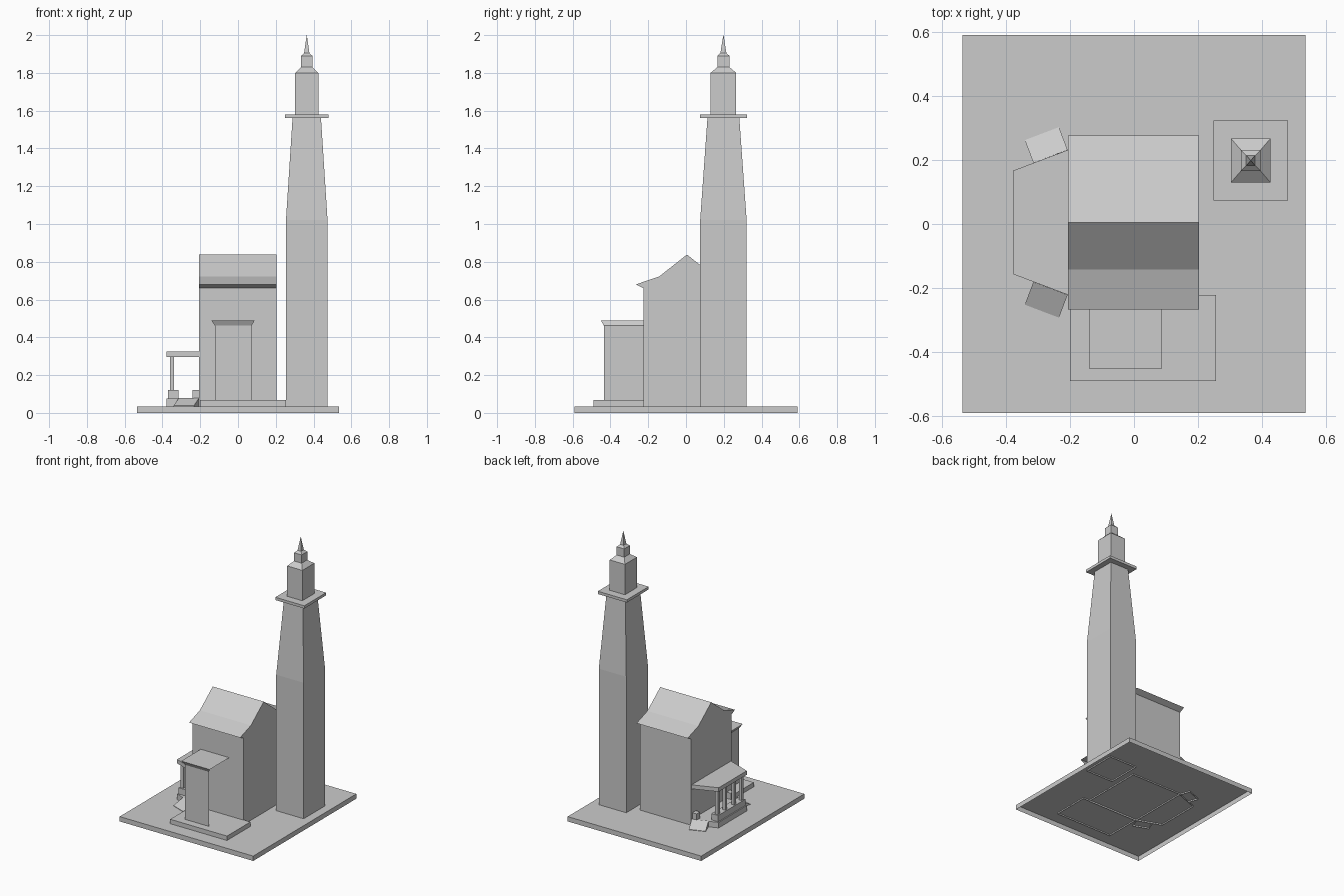
import bpy
import bmesh
from math import atan2
from mathutils import Matrix, Vector

cube = bpy.data.objects.get("Cube")
if cube:
    bpy.data.objects.remove(cube, do_unlink=True)

stone = bpy.data.materials.new("plain grey")
stone.use_nodes = True
GREY = (0.6, 0.6, 0.6, 1.0)
stone.diffuse_color = GREY
stone.node_tree.nodes["Principled BSDF"].inputs["Base Color"].default_value = GREY

GROUND = 0.035
SUNK = 0.025  # walls reach slightly into the hollow base


def finish(name, bm):
    bmesh.ops.recalc_face_normals(bm, faces=bm.faces)
    mesh = bpy.data.meshes.new(name)
    bm.to_mesh(mesh)
    bm.free()
    mesh.materials.append(stone)
    obj = bpy.data.objects.new(name, mesh)
    bpy.context.collection.objects.link(obj)
    return obj


def rect(cx, cy, hx, hy):
    return [(cx - hx, cy - hy), (cx + hx, cy - hy), (cx + hx, cy + hy), (cx - hx, cy + hy)]


def loft(name, levels, bottom=False, skip_side=None):
    """Stack outlines given as (outline, z); the top is always closed."""
    bm = bmesh.new()
    rings = [[bm.verts.new((x, y, z)) for x, y in outline] for outline, z in levels]
    count = len(rings[0])
    for low, high in zip(rings, rings[1:]):
        for i in range(count):
            if i != skip_side:
                j = (i + 1) % count
                bm.faces.new((low[i], low[j], high[j], high[i]))
    bm.faces.new(rings[-1])
    if bottom:
        bm.faces.new(rings[0][::-1])
    return finish(name, bm)


def block(name, x0, x1, y0, y1, z0, z1, bottom=True):
    outline = rect((x0 + x1) / 2, (y0 + y1) / 2, (x1 - x0) / 2, (y1 - y0) / 2)
    return loft(name, [(outline, z0), (outline, z1)], bottom)


# Hollow ground slab
block("ground_slab", -0.535, 0.535, -0.59, 0.59, 0, GROUND, bottom=False)

# Tower: tapered shaft, ledge, and stepped top with spire
TX, TY = 0.364, 0.198


def square_stack(name, steps, bottom):
    return loft(name, [(rect(TX, TY, hx, hy), z) for hx, hy, z in steps], bottom)


square_stack("tower_shaft", [(0.11, 0.123, SUNK), (0.11, 0.123, 1.02),
                             (0.075, 0.084, 1.565)], False)
square_stack("tower_ledge", [(0.116, 0.125, 1.56), (0.116, 0.125, 1.58)], True)
square_stack("tower_top", [(0.061, 0.068, 1.575), (0.061, 0.068, 1.80),
                           (0.03, 0.032, 1.83), (0.03, 0.032, 1.89),
                           (0.014, 0.016, 1.905), (0.0005, 0.0005, 2.0)], False)

# House: mirrored gable profile swept across its width
half = [(0.23, SUNK), (0.23, 0.66), (0.271, 0.68), (0.147, 0.722)]
HOUSE_Y = 0.005
profile = half + [(0, 0.838)] + [(-y, z) for y, z in reversed(half)]
bm = bmesh.new()
ends = [[bm.verts.new((x, y + HOUSE_Y, z)) for y, z in profile] for x in (-0.206, 0.203)]
for i in range(len(profile) - 1):
    bm.faces.new((ends[0][i], ends[0][i + 1], ends[1][i + 1], ends[1][i]))
for end in ends:
    bm.faces.new(end)
finish("house", bm)

# Front entrance on a low platform, open on its left side
block("entrance_platform", -0.20, 0.255, -0.49, -0.222, SUNK, 0.067, bottom=False)
body = rect(-0.025, -0.33, 0.097, 0.105)
cornice = [(-0.141, -0.45), (0.088, -0.45), (0.088, -0.225), (-0.141, -0.225)]
loft("entrance", [(body, 0.06), (body, 0.462), (cornice, 0.489)], skip_side=1)

# Side porch: floor, parapet, posts and roof
outer, inner = 0.161, 0.226
bay = [(-0.206, HOUSE_Y + inner), (-0.378, HOUSE_Y + outer),
       (-0.378, HOUSE_Y - outer), (-0.206, HOUSE_Y - inner)]
loft("porch_floor", [(bay, SUNK), (bay, 0.075)])
loft("porch_roof", [(bay, 0.297), (bay, 0.326)], bottom=True)
block("porch_parapet", -0.37, -0.315, HOUSE_Y - 0.155, HOUSE_Y + 0.155, 0.07, 0.12)
for i, y in enumerate((-0.135, -0.05, 0.05, 0.135)):
    block(f"porch_post_{i + 1}", -0.361, -0.34, HOUSE_Y + y - 0.011,
          HOUSE_Y + y + 0.011, 0.115, 0.30)

# Sloped steps and wall pedestals on both slanted sides of the porch
for name, side in (("back", 1), ("front", -1)):
    start = Vector((-0.207, HOUSE_Y + side * inner, 0))
    along = (Vector((-0.378, HOUSE_Y + side * outer, 0)) - start).normalized()
    out = Vector((along.y, -along.x, 0)) * side
    bm = bmesh.new()
    section = ((0, SUNK), (0, 0.078), (0.076, 0.038), (0.076, SUNK))
    tri = [[bm.verts.new(start + along * a + out * d + Vector((0, 0, z))) for d, z in section]
           for a in (0, 0.114)]
    for i in range(3):
        bm.faces.new((tri[0][i], tri[0][i + 1], tri[1][i + 1], tri[1][i]))
    for end in tri:
        bm.faces.new(end)
    finish(f"{name}_step", bm)

    pedestal_y = HOUSE_Y + side * (inner - 0.03)
    block(f"{name}_pedestal", -0.24, -0.205, pedestal_y - 0.02, pedestal_y + 0.02, 0.07, 0.12)
